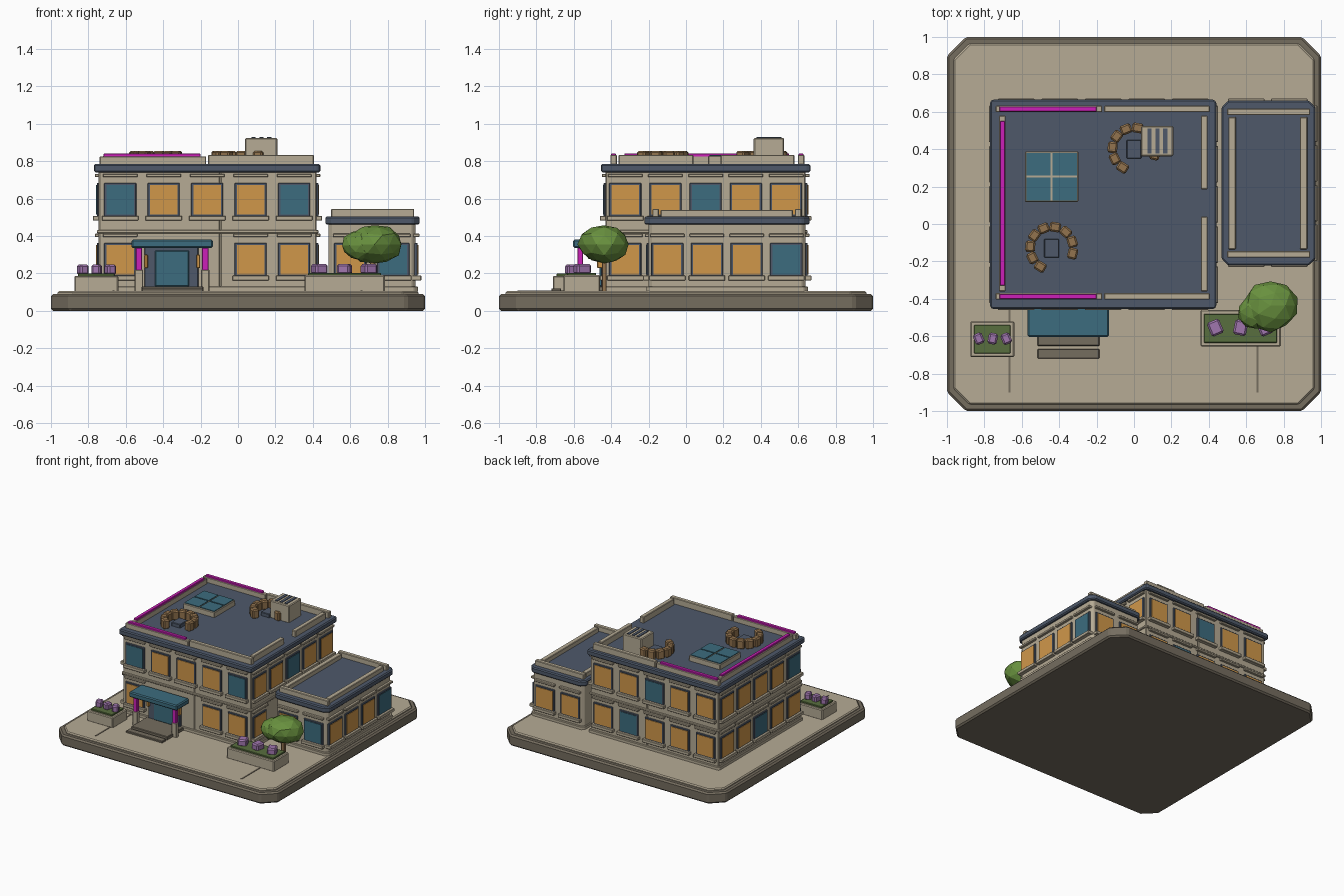
import bpy, bmesh, math, random
from mathutils import Vector

cube = bpy.data.objects.get("Cube")
if cube:
    bpy.data.objects.remove(cube)
random.seed(4)


def material(name, *rgb):
    m = bpy.data.materials.new(name)
    m.use_nodes = True
    lin = [((c / 255 + 0.055) / 1.055) ** 2.4 for c in rgb] + [1]
    m.diffuse_color = lin
    m.node_tree.nodes["Principled BSDF"].inputs["Base Color"].default_value = lin
    return m


STONE = material("warm stone", 182, 171, 149)
TRIM = material("dark stone", 117, 109, 95)
SLATE = material("slate", 78, 89, 106)
AMBER = material("amber glass", 208, 151, 74)
TEAL = material("teal", 60, 108, 126)
PINK = material("magenta", 204, 32, 184)
LEAF = material("leaf green", 104, 144, 62)
HEDGE = material("hedge green", 88, 110, 62)
BLOOM = material("purple bloom", 160, 118, 174)
WOOD = material("wood", 146, 115, 78)


def add_mesh(name, bm, mat, bevel=0):
    me = bpy.data.meshes.new(name)
    bmesh.ops.recalc_face_normals(bm, faces=bm.faces)
    bm.to_mesh(me)
    bm.free()
    me.materials.append(mat)
    ob = bpy.data.objects.new(name, me)
    bpy.context.collection.objects.link(ob)
    if bevel:
        mod = ob.modifiers.new("soft edges", "BEVEL")
        mod.width = bevel
        mod.segments = 1
    return ob


def block(name, mat, x, y, z, bevel=0.004, turn=0):
    """Box from (min, max) ranges, turned about its own centre."""
    bm = bmesh.new()
    bmesh.ops.create_cube(bm, size=1)
    bmesh.ops.scale(bm, verts=bm.verts, vec=[r[1] - r[0] for r in (x, y, z)])
    ob = add_mesh(name, bm, mat, bevel)
    ob.location = [sum(r) / 2 for r in (x, y, z)]
    ob.rotation_euler.z = turn
    return ob


def slab(name, mat, x, y, z, cut, bevel=0.008):
    """Plate with its plan corners cut off."""
    (a, b), (c, d) = x, y
    plan = [(a + cut, c), (b - cut, c), (b, c + cut), (b, d - cut),
            (b - cut, d), (a + cut, d), (a, d - cut), (a, c + cut)]
    bm = bmesh.new()
    face = bm.faces.new([bm.verts.new((px, py, z[0])) for px, py in plan])
    top = bmesh.ops.extrude_face_region(bm, geom=[face])["geom"]
    verts = [v for v in top if isinstance(v, bmesh.types.BMVert)]
    bmesh.ops.translate(bm, verts=verts, vec=(0, 0, z[1] - z[0]))
    return add_mesh(name, bm, mat, bevel)


def around(c, w):
    return (c - w / 2, c + w / 2)


def wall_piece(name, mat, side, wall, u, z, width, height, near, far, bevel=0.003):
    """Box on a wall, reaching from near to far outside the wall plane."""
    sign = 1 if side in ("east", "back") else -1
    depth = sorted((wall + sign * near, wall + sign * far))
    x, y = (depth, around(u, width)) if side in ("east", "west") else (around(u, width), depth)
    block(name, mat, x, y, around(z, height), bevel)


def window(side, wall, u, z, glass):
    wall_piece("window_frame", SLATE, side, wall, u, z, 0.172, 0.18, -0.02, 0.01)
    wall_piece("window_glass", glass, side, wall, u, z, 0.148, 0.158, 0, 0.014, 0)
    wall_piece("window_sill", STONE, side, wall, u, z - 0.098, 0.195, 0.026, -0.02, 0.03)
    wall_piece("window_lintel", STONE, side, wall, u, z + 0.13, 0.185, 0.018, -0.02, 0.02)


def window_row(side, wall, first, step, z, pattern):
    """One letter per window: a amber, t teal, - none."""
    for i, key in enumerate(pattern):
        if key != "-":
            window(side, wall, first + i * step, z, TEAL if key == "t" else AMBER)


# Ground plate and paving joints
slab("ground_base", TRIM, (-1, 1), (-1, 1), (0, 0.09), 0.1, 0.012)
slab("paving", STONE, (-0.965, 0.965), (-0.965, 0.965), (0.08, 0.105), 0.085)
for px in (-0.665, 0.66):
    block("paving_joint", TRIM, around(px, 0.012), (-0.9, -0.44), (0.1, 0.108), 0)

# Main building shell
for z0, z1 in ((0.1, 0.42), (0.42, 0.75)):
    for x0, x1 in ((-0.745, -0.095), (-0.095, 0.42)):
        block("main_wall", STONE, (x0, x1), (-0.43, 0.64), (z0, z1), 0.006)
slab("main_plinth", STONE, (-0.757, 0.432), (-0.442, 0.652), (0.1, 0.13), 0.01, 0.004)
slab("floor_band", STONE, (-0.755, 0.43), (-0.44, 0.65), (0.414, 0.432), 0.01, 0.004)
slab("main_roof", SLATE, (-0.77, 0.44), (-0.455, 0.665), (0.74, 0.785), 0.012)

# Wing shell
slab("wing_wall", STONE, (0.485, 0.95), (-0.2, 0.64), (0.1, 0.47), 0.02, 0.004)
slab("wing_plinth", STONE, (0.475, 0.962), (-0.212, 0.652), (0.1, 0.13), 0.022, 0.004)
slab("wing_roof", SLATE, (0.468, 0.97), (-0.222, 0.66), (0.46, 0.505), 0.035)

# Windows
LOW, HIGH = 0.273, 0.593
window_row("front", -0.43, -0.63, 0.2325, HIGH, "taaat")
window_row("front", -0.43, -0.63, 0.2325, LOW, "a--aa")
window_row("back", 0.64, -0.63, 0.2325, HIGH, "aataa")
window_row("back", 0.64, -0.63, 0.2325, LOW, "aaata")
window_row("west", -0.745, -0.325, 0.215, HIGH, "taaaa")
window_row("west", -0.745, -0.325, 0.215, LOW, "aataa")
window_row("east", 0.42, -0.325, 0.215, HIGH, "aataa")
window_row("east", 0.42, -0.325, 0.215, LOW, "a")
window_row("east", 0.95, -0.1, 0.212, LOW, "aaat")
window_row("front", -0.2, 0.6, 0.23, LOW, "at")
window_row("back", 0.64, 0.6, 0.23, LOW, "aa")

# Main parapets with coloured rails
ROOF = 0.78
for y in (-0.387, 0.615):
    block("parapet_left", STONE, (-0.74, -0.17), around(y, 0.035), (ROOF, 0.826))
    block("parapet_right", STONE, (-0.16, 0.405), around(y, 0.035), (ROOF, 0.834))
    block("parapet_rail", PINK, (-0.72, -0.2), around(y, 0.028), (0.822, 0.84), 0.003)
block("parapet_west", STONE, around(-0.705, 0.036), (-0.36, 0.58), (ROOF, 0.828))
block("parapet_rail_west", PINK, around(-0.703, 0.028), (-0.33, 0.55), (0.822, 0.842), 0.003)
for y in ((-0.36, 0.04), (0.185, 0.58)):
    block("parapet_east", STONE, around(0.375, 0.036), y, (ROOF, 0.834))

# Wing parapets
for y in (-0.162, 0.6):
    block("wing_parapet", STONE, (0.498, 0.942), around(y, 0.035), (0.5, 0.545))
for x in (0.525, 0.907):
    block("wing_parapet_side", STONE, around(x, 0.04), (-0.135, 0.572), (0.5, 0.54))

# Skylight with four panes
block("skylight_frame", STONE, (-0.582, -0.298), (0.118, 0.388), (ROOF, 0.828))
for x in (-0.51, -0.37):
    for y in (0.187, 0.319):
        block("skylight_pane", TEAL, around(x, 0.129), around(y, 0.122), (0.82, 0.834), 0)

# Roof vent with slots
block("vent_box", STONE, (0.038, 0.21), (0.362, 0.525), (ROOF, 0.925), 0.006)
for x in (0.083, 0.125, 0.167):
    block("vent_slot", SLATE, around(x, 0.022), (0.378, 0.51), (0.92, 0.93), 0)

# Curved seating around low tables
for cx, cy in ((-0.44, -0.13), (0, 0.4)):
    block("low_table", SLATE, around(cx, 0.08), around(cy, 0.1), (ROOF, 0.815))
    for i in range(9):
        a = math.radians(-14 + i * 31.5)
        sx, sy = cx + 0.115 * math.cos(a), cy + 0.115 * math.sin(a)
        block("seat", WOOD, around(sx, 0.052), around(sy, 0.06), (ROOF, 0.855), 0.009, a)

# Entrance: door, lamps, canopy, posts, steps
block("door_surround", SLATE, (-0.5, -0.212), (-0.455, -0.42), (0.11, 0.34))
block("door", TEAL, (-0.443, -0.262), (-0.463, -0.44), (0.13, 0.322))
block("canopy", TEAL, (-0.57, -0.135), (-0.603, -0.44), (0.336, 0.38), 0.008)
for x in (-0.53, -0.175):
    block("canopy_post", STONE, around(x, 0.045), around(-0.565, 0.035), (0.1, 0.22))
    block("post_banner", PINK, around(x, 0.034), around(-0.565, 0.03), (0.212, 0.337), 0.003)
for x in (-0.492, -0.212):
    block("wall_lamp", AMBER, around(x, 0.02), (-0.475, -0.44), (0.228, 0.3))
block("upper_step", TRIM, (-0.515, -0.185), (-0.652, -0.44), (0.1, 0.13))
block("lower_step", TRIM, (-0.515, -0.185), (-0.72, -0.667), (0.1, 0.12))


def planter(x, y, top, blooms, size):
    block("planter", STONE, x, y, (0.1, top), 0.006)
    block("planter_hedge", HEDGE, (x[0] + 0.02, x[1] - 0.02), (y[0] + 0.02, y[1] - 0.02),
          (top - 0.01, top + 0.012), 0.003)
    for i, bx in enumerate(blooms):
        block("bloom", BLOOM, around(bx, size), around(sum(y) / 2 + 0.003, size + 0.01),
              (top + 0.005, top + 0.06), 0.01, 0.3 * (-1) ** i + 0.1)


planter((-0.875, -0.64), (-0.712, -0.52), 0.187, (-0.83, -0.755, -0.683), 0.05)
planter((0.355, 0.785), (-0.655, -0.46), 0.19, (0.435, 0.57, 0.7), 0.07)

# Tree: trunk and faceted crown
block("tree_trunk", WOOD, around(0.72, 0.03), around(-0.437, 0.025), (0.1, 0.3))
for name, centre, size in (("tree_crown", (0.73, -0.437, 0.355), (0.145, 0.137, 0.105)),
                           ("tree_crown_side", (0.655, -0.47, 0.35), (0.1, 0.095, 0.08))):
    bm = bmesh.new()
    bmesh.ops.create_icosphere(bm, subdivisions=2, radius=1)
    for v in bm.verts:
        v.co = Vector([c * s for c, s in zip(v.co * random.uniform(0.94, 1.06), size)])
    add_mesh(name, bm, LEAF).location = centre
